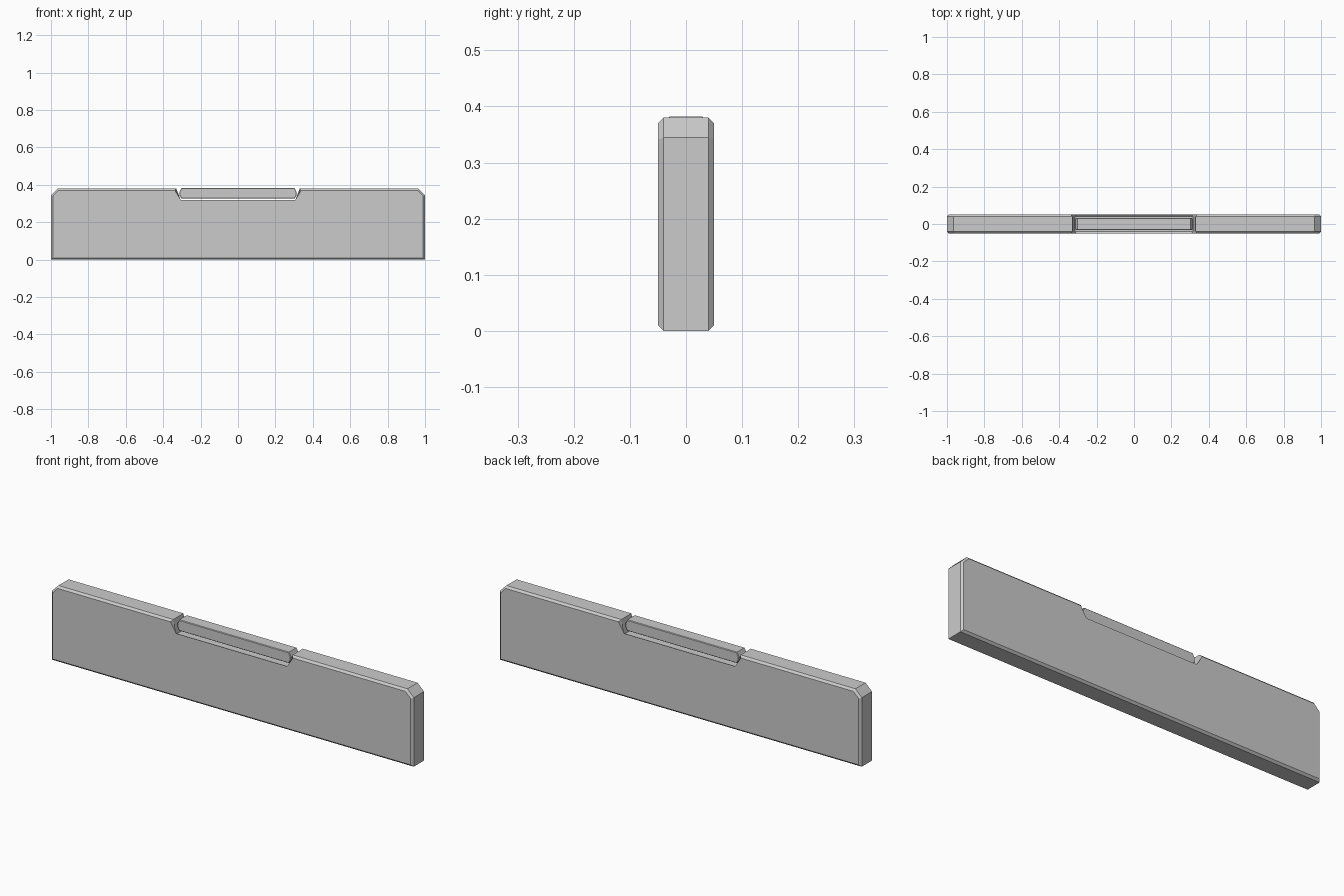
import bpy, bmesh

if "Cube" in bpy.data.objects:
    bpy.data.objects.remove(bpy.data.objects["Cube"])


def chamfered_plate(name, half_profile, depth, chamfer):
    """Mirror a right-half x/z outline, extrude it in y and chamfer both rims."""
    outline = half_profile + [(-x, z) for x, z in reversed(half_profile)]
    bm = bmesh.new()
    front = [bm.verts.new((x, -depth / 2, z)) for x, z in outline]
    back = [bm.verts.new((x, depth / 2, z)) for x, z in outline]
    caps = [bm.faces.new(front), bm.faces.new(back[::-1])]
    n = len(outline)
    for i in range(n):
        j = (i + 1) % n
        bm.faces.new((front[j], front[i], back[i], back[j]))
    rims = list({e for f in caps for e in f.edges})
    bmesh.ops.bevel(bm, geom=rims, offset=chamfer, offset_type='OFFSET',
                    segments=1, profile=0.5, affect='EDGES')
    bmesh.ops.recalc_face_normals(bm, faces=bm.faces)
    mesh = bpy.data.meshes.new(name)
    bm.to_mesh(mesh)
    bm.free()
    obj = bpy.data.objects.new(name, mesh)
    bpy.context.collection.objects.link(obj)
    return obj


# Main panel with clipped top corners and a central notch
chamfered_plate("panel", [(1, 0), (1, 0.345), (0.965, 0.38),
                          (0.33, 0.38), (0.315, 0.31)], 0.10, 0.01)

# Floating bar with pointed ends sitting in the notch
chamfered_plate("notch_bar", [(0.303, 0.327), (0.313, 0.343),
                              (0.313, 0.362), (0.303, 0.382)], 0.064, 0.003)
